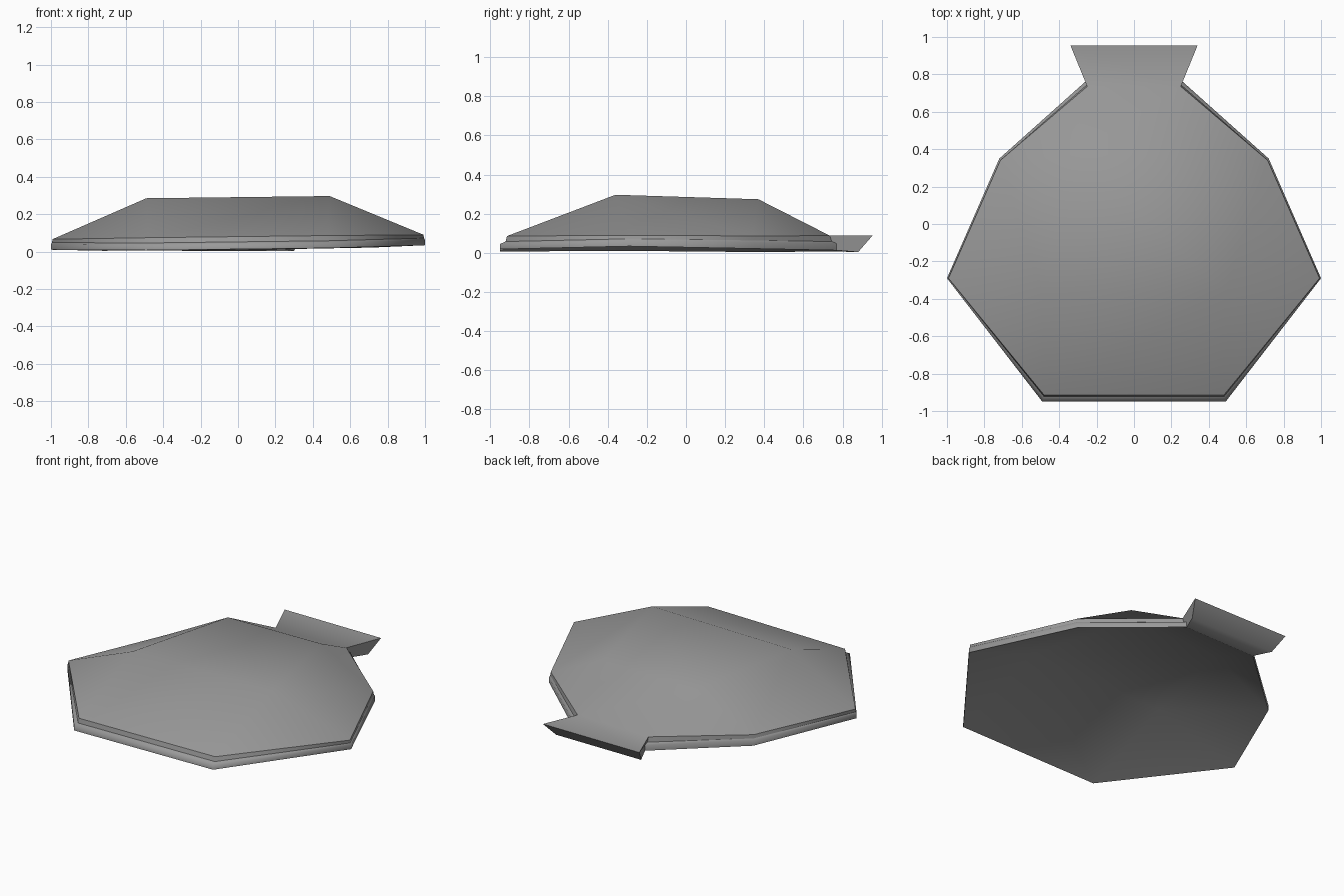
import bpy, bmesh

if "Cube" in bpy.data.objects:
    bpy.data.objects.remove(bpy.data.objects["Cube"])

grey = bpy.data.materials.new("plain grey")
grey.diffuse_color = (0.32, 0.32, 0.32, 1)
grey.use_nodes = True
grey.node_tree.nodes["Principled BSDF"].inputs["Base Color"].default_value = grey.diffuse_color


def mirrored(half):
    """Half outline (x > 0, front to back) -> full counter-clockwise ring."""
    return list(half) + [(-x, y, z) for x, y, z in reversed(half)]


bm = bmesh.new()


def ring(half):
    """Vertices of a mirrored half outline, leaning slightly to one side."""
    return [bm.verts.new((x, y, z + 0.012 * x)) for x, y, z in mirrored(half)]


def bridge(a, b):
    """Side faces between two rings, left open at the back for the neck."""
    for i in range(8):
        if i != 3:
            j = (i + 1) % 8
            bm.faces.new((a[i], a[j], b[j], b[i]))


def roof(r, top):
    """Facets rising from an eight-sided ring to a flat four-sided top."""
    fr, br, bl, fl = top
    for face in ((fr, br, bl, fl),
                 (r[7], r[0], fr, fl), (r[0], r[1], fr), (r[1], r[2], fr),
                 (r[2], br, fr), (r[2], r[3], br), (r[3], r[4], bl, br),
                 (r[4], r[5], bl), (r[5], fl, bl), (r[5], r[6], fl), (r[6], r[7], fl)):
        bm.faces.new(face)


# Rim: lower edge, outer edge, ledge, foot of the roof
low = ring([(0.49, -0.95, 0.013), (1.0, -0.29, 0.022), (0.72, 0.35, 0.013), (0.25, 0.77, 0.01)])
rim = ring([(0.49, -0.95, 0.04), (1.0, -0.29, 0.05), (0.72, 0.35, 0.045), (0.25, 0.77, 0.045)])
ledge = ring([(0.482, -0.922, 0.052), (0.994, -0.29, 0.06), (0.716, 0.342, 0.055), (0.25, 0.745, 0.055)])
foot = ring([(0.48, -0.915, 0.08), (0.992, -0.29, 0.078), (0.715, 0.34, 0.078), (0.25, 0.735, 0.085)])
for a, b in ((low, rim), (rim, ledge), (ledge, foot)):
    bridge(a, b)

# Faceted roof, and the hollow underside that follows it
roof(foot, ring([(0.49, -0.36, 0.291), (0.33, 0.37, 0.27)]))
roof(low, ring([(0.48, -0.35, 0.235), (0.32, 0.36, 0.215)]))

# Flared neck: the roof runs out to the back and folds under to the lower edge
lip = [bm.verts.new((x, 0.955, 0.09)) for x in (0.34, -0.34)]
fold = [bm.verts.new((x, 0.88, 0.004)) for x in (0.30, -0.30)]
strip = [(foot[3], foot[4]), lip, fold, (low[3], low[4])]
for a, b in zip(strip, strip[1:]):
    bm.faces.new((a[0], b[0], b[1], a[1]))
for side, k in ((0, 3), (1, 4)):
    bm.faces.new((foot[k], lip[side], fold[side], low[k], rim[k], ledge[k]))

# Smooth shading, with hard edges along the rim and the end of the neck
bmesh.ops.recalc_face_normals(bm, faces=bm.faces[:])
for f in bm.faces:
    f.smooth = True
hard = [set(low), set(ledge), set(foot), set(lip)]
for e in bm.edges:
    neck_side = any(len(f.verts) == 6 for f in e.link_faces)
    if neck_side or (any(set(e.verts) <= h for h in hard) and set(e.verts) != {foot[3], foot[4]}):
        e.smooth = False
mesh = bpy.data.meshes.new("faceted_shell")
bm.to_mesh(mesh)
bm.free()
mesh.materials.append(grey)
bpy.context.collection.objects.link(bpy.data.objects.new("faceted_shell", mesh))
